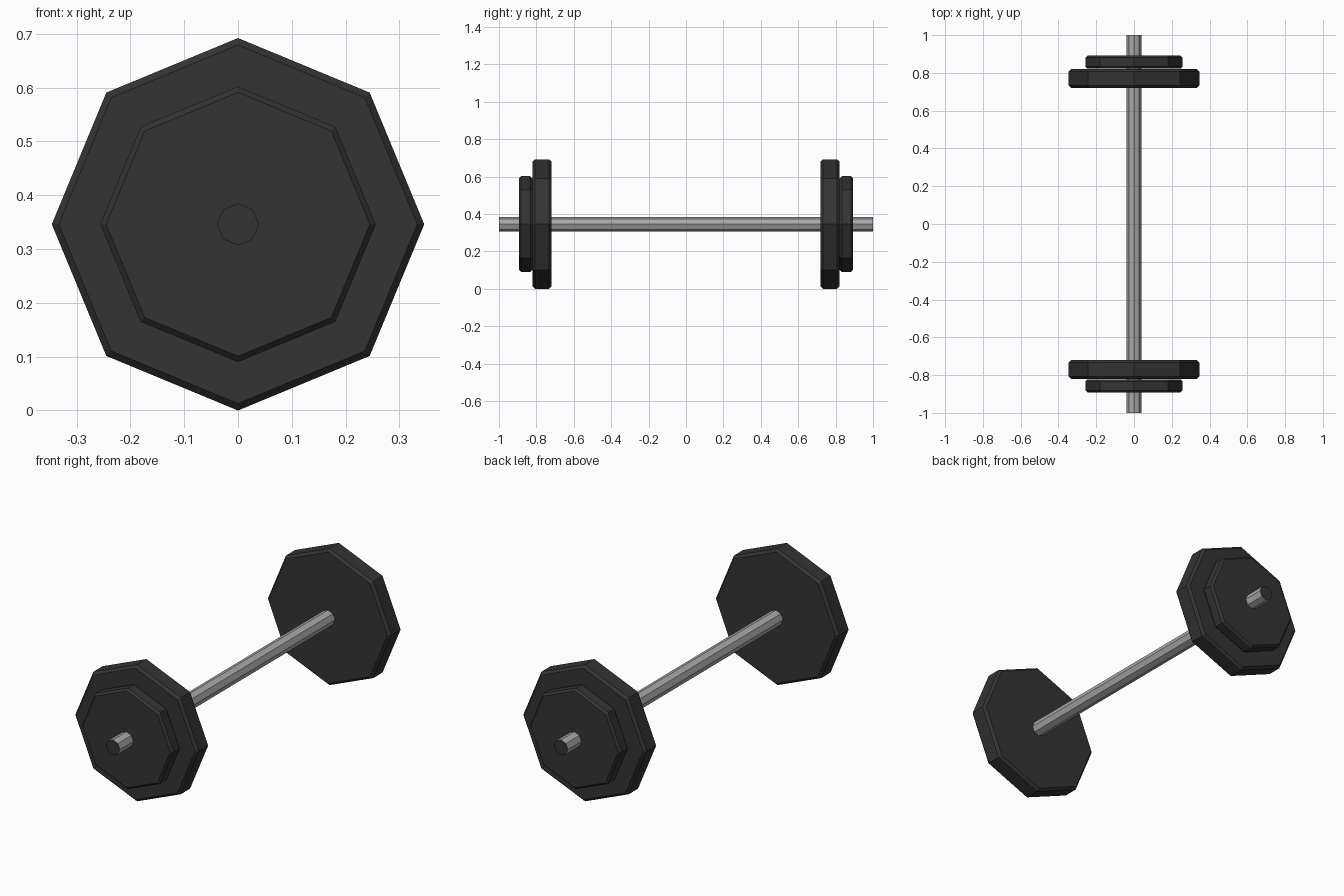
import bpy, bmesh, math

if "Cube" in bpy.data.objects:
    bpy.data.objects.remove(bpy.data.objects["Cube"])

CENTRE_Z = 0.346
SIDES = 8

def material(name, rgb):
    m = bpy.data.materials.new(name)
    m.diffuse_color = (*rgb, 1)
    m.use_nodes = True
    m.node_tree.nodes["Principled BSDF"].inputs["Base Color"].default_value = m.diffuse_color
    return m

dark = material("black_iron", (0.034, 0.034, 0.034))
steel = material("grey_steel", (0.40, 0.40, 0.40))

def octagonal_solid(name, profile, mats):
    """Capped solid along y from (radius, y) rings, with a corner pointing up."""
    bm = bmesh.new()
    rings = []
    for r, y in profile:
        rings.append([bm.verts.new((r * math.sin(2 * math.pi * i / SIDES), y,
                                    CENTRE_Z + r * math.cos(2 * math.pi * i / SIDES)))
                      for i in range(SIDES)])
    for a, b in zip(rings, rings[1:]):
        for i in range(SIDES):
            j = (i + 1) % SIDES
            bm.faces.new((a[i], a[j], b[j], b[i]))
    # end caps use the last material
    for ring in (rings[0], rings[-1]):
        bm.faces.new(ring).material_index = len(mats) - 1
    bmesh.ops.recalc_face_normals(bm, faces=bm.faces)
    me = bpy.data.meshes.new(name)
    bm.to_mesh(me)
    bm.free()
    for m in mats:
        me.materials.append(m)
    ob = bpy.data.objects.new(name, me)
    bpy.context.collection.objects.link(ob)
    return ob

def plate(name, radius, y0, y1, chamfer, side):
    c = chamfer
    profile = [(radius - c, y0), (radius, y0 + c), (radius, y1 - c), (radius - c, y1)]
    octagonal_solid(name, [(r, y * side) for r, y in profile], [dark])

# steel bar with dark ends
octagonal_solid("bar", [(0.039, -1), (0.039, 1)], [steel, dark])

# a large and a small weight plate at each end
for label, side in (("front", -1), ("back", 1)):
    plate(label + "_large_plate", 0.346, 0.72, 0.82, 0.013, side)
    plate(label + "_small_plate", 0.256, 0.822, 0.892, 0.011, side)
